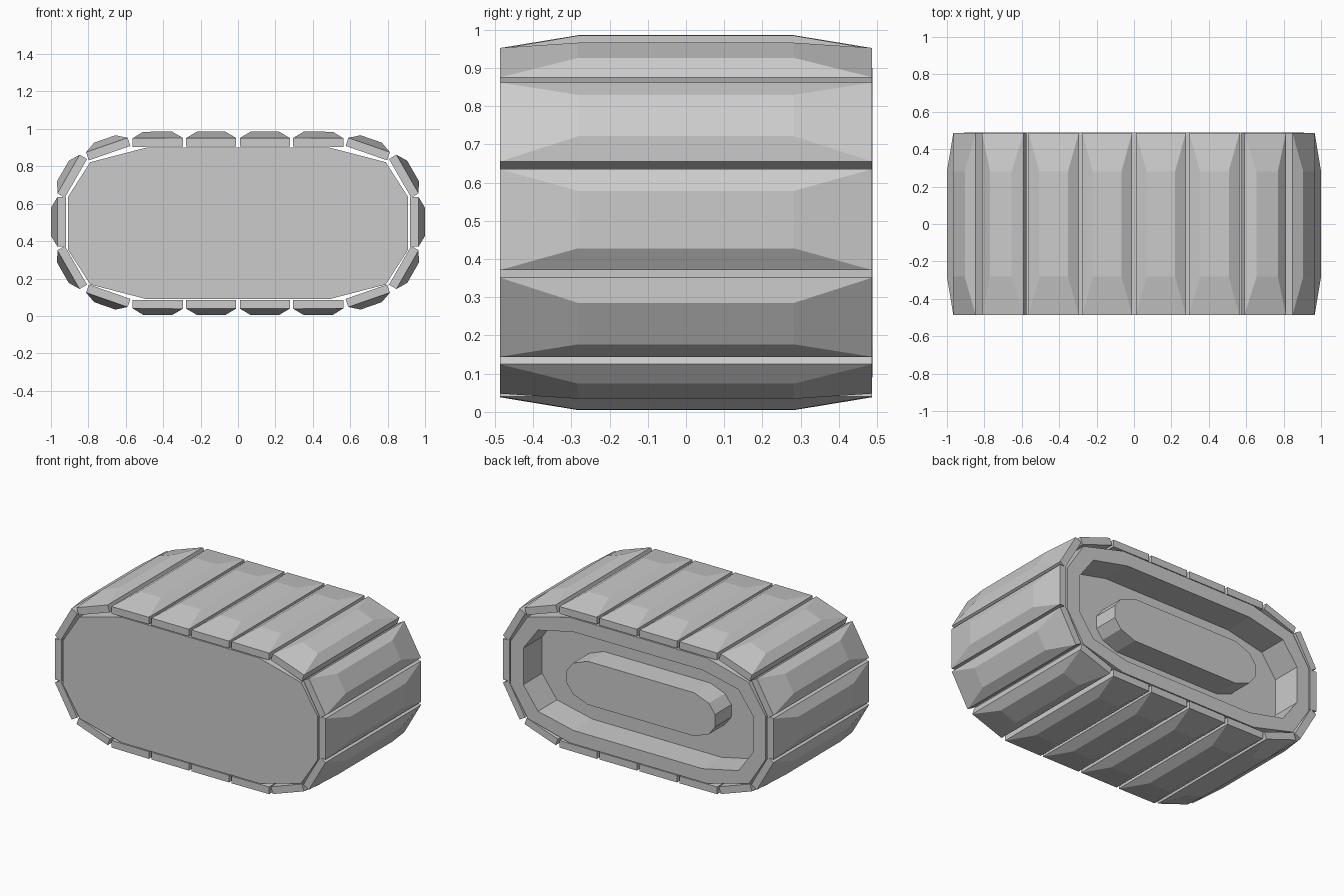
import bpy, bmesh
from mathutils import Vector

if "Cube" in bpy.data.objects:
    bpy.data.objects.remove(bpy.data.objects["Cube"])


def make_object(name, bm):
    bmesh.ops.recalc_face_normals(bm, faces=bm.faces[:])
    mesh = bpy.data.meshes.new(name)
    bm.to_mesh(mesh)
    bm.free()
    obj = bpy.data.objects.new(name, mesh)
    bpy.context.collection.objects.link(obj)
    return obj


def loft(bm, rings):
    # Skin equal-length rings of points and cap both ends
    vs = [[bm.verts.new(p) for p in r] for r in rings]
    n = len(vs[0])
    for a, b in zip(vs, vs[1:]):
        for i in range(n):
            j = (i + 1) % n
            bm.faces.new((a[i], a[j], b[j], b[i]))
    bm.faces.new(vs[0])
    bm.faces.new(vs[-1])


def oval(corner, y, zc=0.495):
    # Twelve-sided outline mirrored from three corner points (x, half height)
    right = corner + [(x, -z) for x, z in reversed(corner)]
    pts = right + [(-x, -z) for x, z in right]
    return [(x, y, zc + z) for x, z in pts]


# Core: flat front, recessed channel and central island at the back
outer = [(0.49, 0.405), (0.79, 0.327), (0.91, 0.14)]
opening = [(0.46, 0.318), (0.715, 0.262), (0.82, 0.118)]
island = [(0.38, 0.14), (0.485, 0.10), (0.53, 0.04)]
bm = bmesh.new()
loft(bm, [oval(outer, -0.487), oval(outer, 0.488),
          oval(opening, 0.488), oval(opening, 0.295),
          oval(island, 0.295), oval(island, 0.46)])
make_object("wheel_core", bm)


# Tread plate: a slab with a bevelled raised pad, placed on an inner edge a-b
def plate(name, a, b):
    a, b = Vector((a[0], 0, a[1])), Vector((b[0], 0, b[1]))
    d = (b - a).normalized()
    n = Vector((-d.z, 0, d.x))
    if n.dot((a + b) / 2 - Vector((0, 0, 0.495))) < 0:
        n = -n

    def ring(height, inset, y):
        p, q = a + d * inset + n * height, b - d * inset + n * height
        v = Vector((0, y, 0))
        return [p - v, q - v, q + v, p + v]

    bm = bmesh.new()
    loft(bm, [ring(0, 0, 0.487), ring(0.046, 0, 0.487), ring(0.08, 0.057, 0.282)])
    make_object(name, bm)


# One quadrant of plates (start, end, mirror height), mirrored four ways
quadrant = [
    ((0.01, 0.905), (0.277, 0.905), 0.495),
    ((0.295, 0.906), (0.563, 0.904), 0.495),
    ((0.575, 0.909), (0.797, 0.832), 0.50),
    ((0.807, 0.839), (0.926, 0.632), 0.503),
]
for i, (a, b, zc) in enumerate(quadrant):
    for sx in (1, -1):
        for sz in (1, -1):
            pa, pb = [(sx * x, zc + sz * (z - zc)) for x, z in (a, b)]
            plate("tread_plate", pa, pb)

# End plates
for sx in (1, -1):
    plate("end_tread_plate", (sx * 0.92, 0.371), (sx * 0.92, 0.635))
